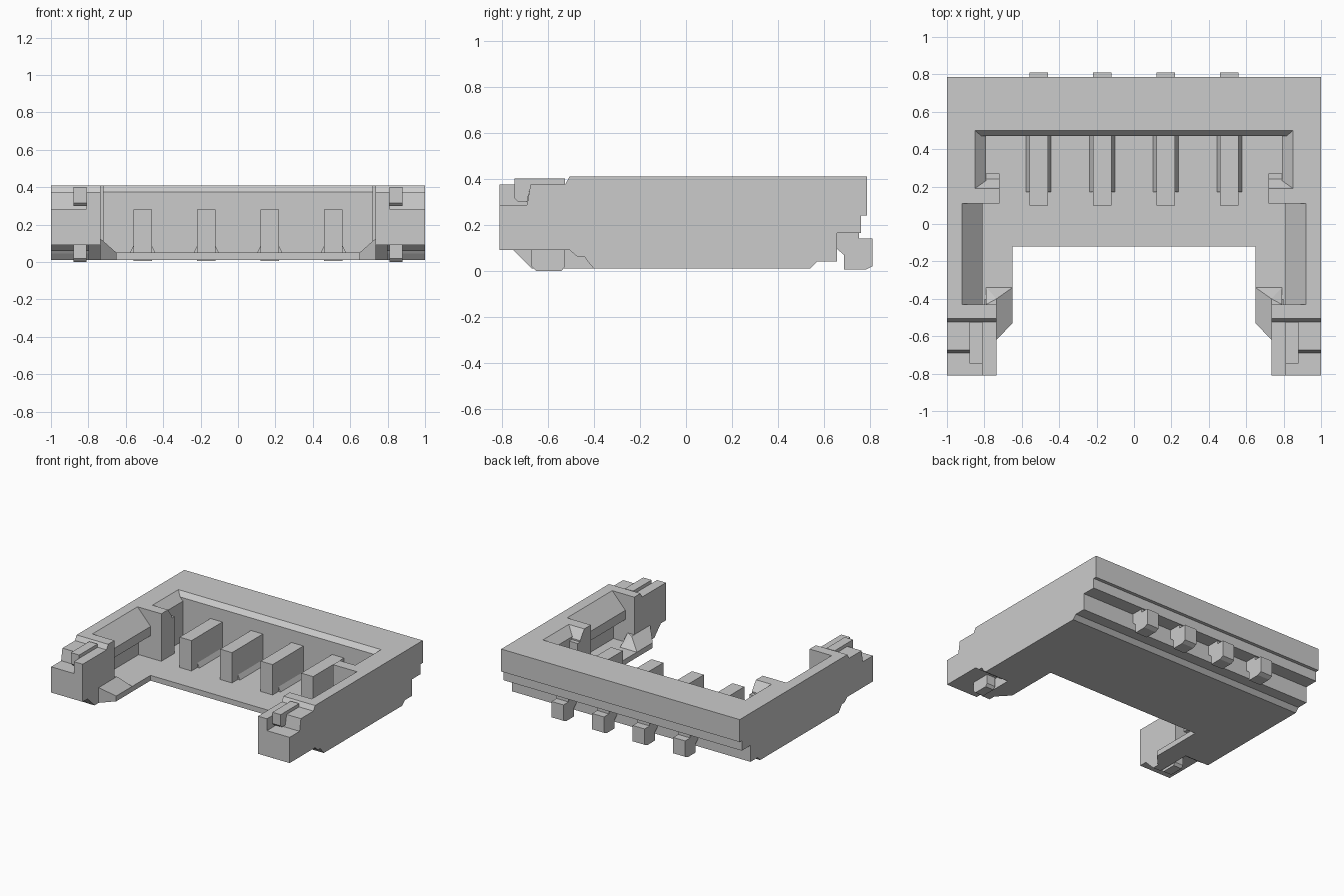
import bpy
import bmesh

default = bpy.data.objects.get("Cube")
if default:
    bpy.data.objects.remove(default, do_unlink=True)

grey = bpy.data.materials.new("light_grey")
grey.use_nodes = True
colour = (0.6, 0.6, 0.6, 1)
grey.diffuse_color = colour
grey.node_tree.nodes["Principled BSDF"].inputs["Base Color"].default_value = colour


def finish(name, bm, mirror):
    bmesh.ops.recalc_face_normals(bm, faces=bm.faces)
    mesh = bpy.data.meshes.new(name)
    bm.to_mesh(mesh)
    bm.free()
    mesh.materials.append(grey)
    obj = bpy.data.objects.new(name, mesh)
    bpy.context.collection.objects.link(obj)
    if mirror:
        obj.modifiers.new("mirror", 'MIRROR').use_mirror_merge = False
    return obj


def prism(name, profile, start, end, axis="x", mirror=True):
    """Extrude a (y, z) profile along x, or an (x, z) profile along y."""
    bm = bmesh.new()

    def place(p, d):
        return (d, p[0], p[1]) if axis == "x" else (p[0], d, p[1])
    a = [bm.verts.new(place(p, start)) for p in profile]
    b = [bm.verts.new(place(p, end)) for p in profile]
    bm.faces.new(a)
    bm.faces.new(b[::-1])
    for i in range(len(a)):
        j = (i + 1) % len(a)
        bm.faces.new((a[i], b[i], b[j], a[j]))
    return finish(name, bm, mirror)


def rect(u0, u1, z0, z1):
    return [(u0, z0), (u1, z0), (u1, z1), (u0, z1)]


def hull(name, points):
    bm = bmesh.new()
    for p in points:
        bm.verts.new(p)
    bmesh.ops.convex_hull(bm, input=bm.verts)
    return finish(name, bm, True)


TOP, FLOOR, BASE = 0.41, 0.05, 0.01

# Rear bar with stepped back face and bevelled inner lip
prism("rear_bar", [(0.47, BASE), (0.54, BASE), (0.57, 0.04), (0.655, 0.04),
                   (0.655, 0.165), (0.76, 0.165), (0.76, 0.24), (0.785, 0.24),
                   (0.785, TOP), (0.5, TOP), (0.47, 0.375)], -1, 1, mirror=False)

# Tray floor and the strips under the arms
prism("floor", rect(-0.12, 0.47, BASE, FLOOR), -0.65, 0.65, mirror=False)
prism("arm_floor", [(-0.43, FLOOR), (-0.43, 0.045), (-0.4, BASE),
                    (0.47, BASE), (0.47, FLOOR)], 0.65, 1)

# Arm rails: sloped guide in front, bevelled pocket wall behind
prism("guide_rail", [(1, FLOOR), (1, TOP), (0.92, TOP), (0.81, 0.29), (0.81, 0.22),
                     (0.91, 0.22), (0.91, FLOOR)], -0.43, 0.11, "y")
prism("pocket_wall", [(1, FLOOR), (1, TOP), (0.85, TOP), (0.79, 0.35),
                      (0.79, FLOOR)], 0.11, 0.5, "y")

# Pillar between guide and pocket
prism("pillar", [(0.11, FLOOR), (0.11, TOP), (0.19, TOP), (0.24, 0.34),
                 (0.24, FLOOR)], 0.72, 0.9)
prism("pillar_step", rect(0.24, 0.27, FLOOR, 0.33), 0.72, 0.79)

# Arm ends: stepped outer half and taller inner half
underside = [(-0.43, 0.045), (-0.44, 0.06), (-0.47, 0.06), (-0.505, 0.09), (-0.81, 0.09)]
shoulder = [(-0.525, 0.375), (-0.505, TOP), (-0.43, TOP)]
prism("arm_end_outer", underside + [(-0.81, 0.285), (-0.69, 0.285), (-0.675, 0.375)]
      + shoulder, 0.81, 1)
prism("arm_end_inner", underside + [(-0.81, 0.375)] + shoulder, 0.735, 0.81)
prism("arm_foot", [(-0.75, 0.09), (-0.67, BASE), (-0.4, BASE), (-0.4, 0.09)], 0.735, 0.8)

# Lead-in ramp on the inside of each arm
hull("lead_in_ramp", [(0.65, -0.34, FLOOR), (0.65, -0.53, FLOOR), (0.735, -0.62, 0.125),
                      (0.735, -0.4, 0.125), (0.79, -0.34, FLOOR), (0.79, -0.43, 0.125),
                      (0.65, -0.34, BASE), (0.65, -0.53, BASE), (0.735, -0.62, BASE),
                      (0.79, -0.62, BASE), (0.79, -0.34, BASE)])

# Metal tabs on top of and below the arm ends
prism("upper_tab", [(-0.745, 0.4), (-0.745, 0.315), (-0.73, 0.3), (-0.69, 0.3),
                    (-0.675, 0.37), (-0.525, 0.37), (-0.525, 0.4)], 0.81, 0.88)
prism("lower_tab", [(-0.67, 0.09), (-0.67, 0.02), (-0.65, 0), (-0.54, 0),
                    (-0.525, 0.02), (-0.525, 0.09)], 0.81, 0.88)

# Contacts: inner blade, its ribbed root, and rear solder tail
for label, x in (("inner", 0.17), ("outer", 0.51)):
    lo, hi = x - 0.05, x + 0.05
    prism(label + "_contact_blade", rect(0.1, 0.48, 0.04, 0.28), lo, hi)
    prism(label + "_contact_root", [(lo - 0.02, 0.045), (hi + 0.02, 0.045),
                                    (hi, 0.085), (lo, 0.085)], 0.17, 0.48, "y")
    prism(label + "_contact_tail", [(0.65, 0.1), (0.685, 0.07), (0.685, 0.005), (0.78, 0.005),
                                    (0.81, 0.02), (0.81, 0.14), (0.75, 0.14), (0.75, 0.17),
                                    (0.65, 0.17)], lo, hi)
